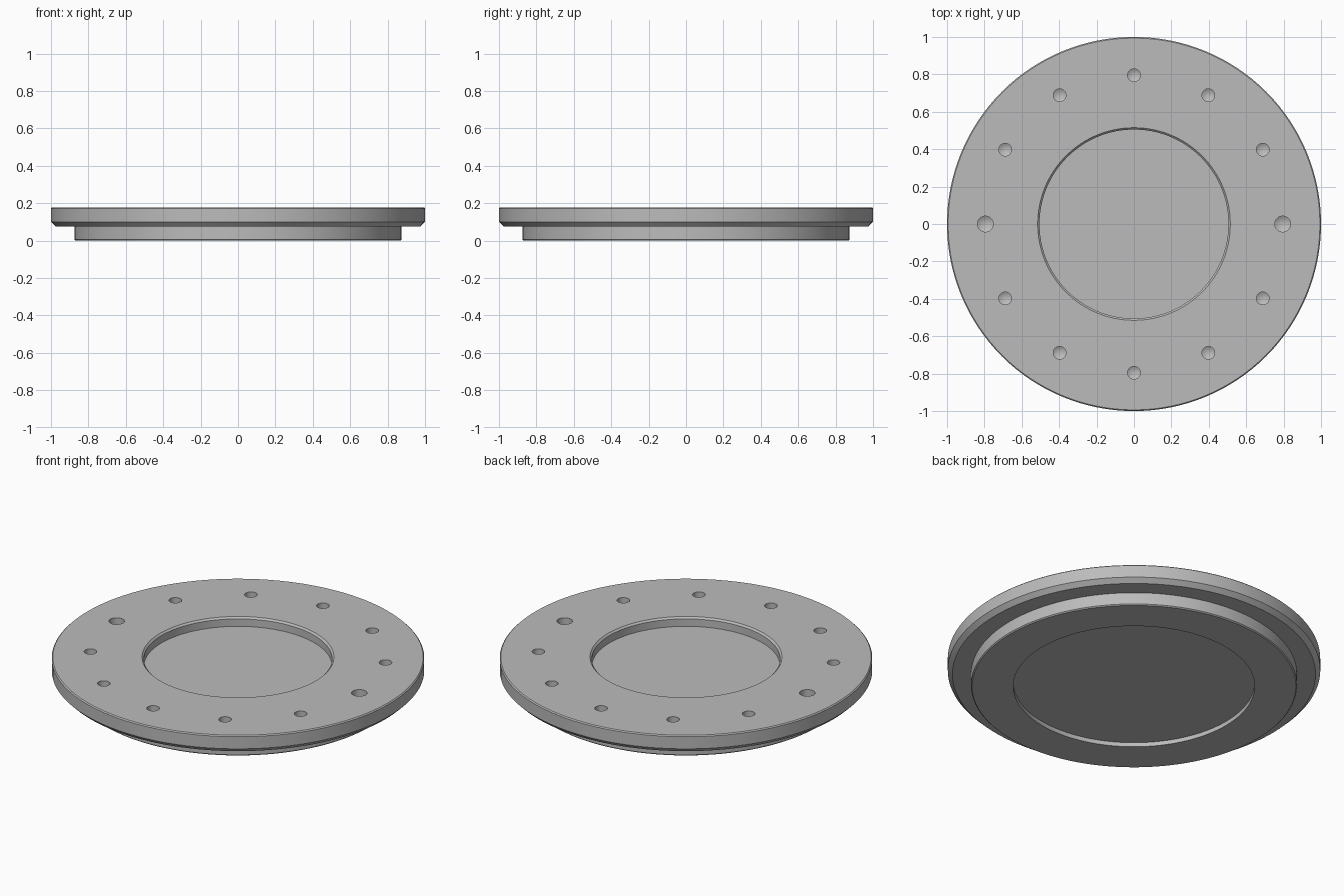
import bpy, bmesh
from math import pi, cos, sin, radians

cube = bpy.data.objects.get("Cube")
if cube:
    bpy.data.objects.remove(cube, do_unlink=True)

# Plain grey metal
grey = bpy.data.materials.new("grey_metal")
grey.use_nodes = True
colour = (0.5, 0.5, 0.5, 1)
grey.diffuse_color = colour
grey.node_tree.nodes["Principled BSDF"].inputs["Base Color"].default_value = colour


def lathe(bm, profile, steps, cx=0, cy=0):
    """Spin an (r, z) profile, running axis to axis, around a vertical axis."""
    verts = [bm.verts.new((cx + r, cy, z)) for r, z in profile]
    edges = [bm.edges.new(pair) for pair in zip(verts, verts[1:])]
    bmesh.ops.spin(bm, geom=verts + edges, cent=(cx, cy, 0), axis=(0, 0, 1),
                   angle=2 * pi, steps=steps, use_merge=True)


def finish(bm, name):
    bmesh.ops.remove_doubles(bm, verts=bm.verts, dist=1e-5)
    bmesh.ops.recalc_face_normals(bm, faces=bm.faces)
    mesh = bpy.data.meshes.new(name)
    bm.to_mesh(mesh)
    bm.free()
    mesh.materials.append(grey)
    obj = bpy.data.objects.new(name, mesh)
    bpy.context.collection.objects.link(obj)
    return obj


top = 0.178

# Flange with stepped boss, shallow recess above and below
bm = bmesh.new()
lathe(bm, [
    (0, 0.025), (0.648, 0.025), (0.648, 0),             # lower recess
    (0.869, 0), (0.875, 0.006), (0.875, 0.075),         # boss
    (0.975, 0.075), (1, 0.1),                           # lower chamfer
    (1, top - 0.006), (0.994, top),                     # rim
    (0.515, top), (0.505, top - 0.01),                  # recess lip
    (0.505, 0.124), (0, 0.124),                         # upper recess
], 128)
flange = finish(bm, "flange")

# Ring of twelve drilled holes, the two side ones slightly wider
bm = bmesh.new()
for i in range(12):
    a = radians(30 * i)
    r = 0.042 if i % 6 == 0 else 0.034
    lathe(bm, [(0, top - 0.08 - r * 0.6), (r, top - 0.08), (r, top + 0.05), (0, top + 0.05)],
          32, 0.795 * cos(a), 0.795 * sin(a))
drills = finish(bm, "hole_cutter")
drills.hide_render = True

cut = flange.modifiers.new("holes", 'BOOLEAN')
cut.operation = 'DIFFERENCE'
cut.solver = 'EXACT'
cut.object = drills

bpy.ops.object.select_all(action='DESELECT')
flange.select_set(True)
bpy.context.view_layer.objects.active = flange
bpy.ops.object.modifier_apply(modifier="holes")
bpy.data.objects.remove(drills, do_unlink=True)
bpy.ops.object.shade_smooth_by_angle(angle=radians(25))
